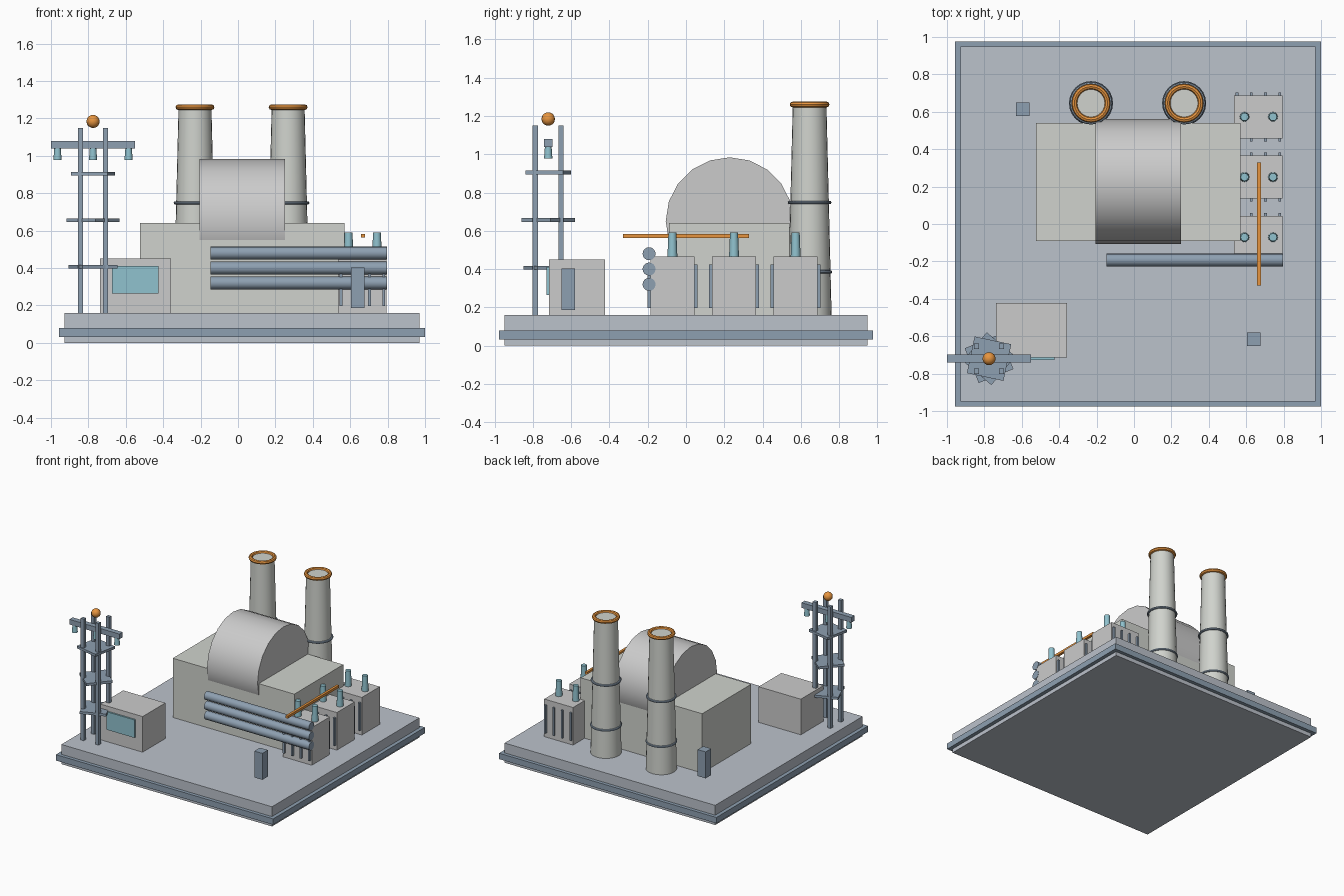
import bpy, math
from math import radians, pi

if "Cube" in bpy.data.objects:
    bpy.data.objects.remove(bpy.data.objects["Cube"])


def material(name, rgb):
    m = bpy.data.materials.new(name)
    m.diffuse_color = (*rgb, 1)
    m.use_nodes = True
    m.node_tree.nodes["Principled BSDF"].inputs["Base Color"].default_value = m.diffuse_color
    return m


SLAB = material("pale_concrete", (0.50, 0.54, 0.60))
STEEL = material("blue_steel", (0.27, 0.35, 0.44))
WALL = material("light_wall", (0.63, 0.65, 0.61))
ORANGE = material("orange", (0.80, 0.30, 0.05))
GLASS = material("pale_cyan", (0.28, 0.54, 0.62))


def finish(name, mat, smooth=False):
    o = bpy.context.object
    o.name = name
    if mat:
        o.data.materials.append(mat)
    if smooth:
        bpy.ops.object.shade_smooth_by_angle(angle=radians(35))
    return o


def box(name, x, y, z, mat=None, turn=0):
    """Box from (min, max) pairs, optionally turned about z."""
    bpy.ops.mesh.primitive_cube_add(
        size=1, location=[sum(p) / 2 for p in (x, y, z)], rotation=(0, 0, turn))
    bpy.context.object.scale = [p[1] - p[0] for p in (x, y, z)]
    bpy.ops.object.transform_apply(location=False, rotation=False, scale=True)
    return finish(name, mat)


def around(c, half):
    return (c - half, c + half)


def cone(name, x, y, z0, z1, r0, r1, mat, n=12):
    bpy.ops.mesh.primitive_cone_add(vertices=n, radius1=r0, radius2=r1,
                                    depth=z1 - z0, location=(x, y, (z0 + z1) / 2))
    return finish(name, mat, True)


def x_cylinder(name, x0, x1, y, z, r, mat=None, n=16):
    bpy.ops.mesh.primitive_cylinder_add(vertices=n, radius=r, depth=x1 - x0,
                                        location=((x0 + x1) / 2, y, z),
                                        rotation=(0, pi / 2, 0))
    return finish(name, mat, True)


def ring(name, x, y, z, major, minor, mat):
    bpy.ops.mesh.primitive_torus_add(major_radius=major, minor_radius=minor,
                                     major_segments=24, minor_segments=8,
                                     location=(x, y, z))
    return finish(name, mat, True)


# Ground slab with steel edge trim
box("ground_slab", (-0.927, 0.97), (-0.948, 0.948), (0, 0.16), SLAB)
box("slab_trim", (-0.957, 1.0), (-0.976, 0.976), (0.032, 0.08), STEEL)

# Turbine hall and generator drum
box("turbine_hall", (-0.524, 0.57), (-0.09, 0.54), (0.16, 0.642), WALL)
x_cylinder("generator_drum", -0.205, 0.25, 0.228, 0.65, 0.334, n=20)

# Twin chimneys with bands and rim
for i, x in enumerate((-0.23, 0.268)):
    cone(f"chimney_{i}", x, 0.646, 0.16, 1.26, 0.115, 0.088, WALL, 24)
    ring(f"chimney_low_band_{i}", x, 0.646, 0.385, 0.109, 0.009, STEEL)
    ring(f"chimney_high_band_{i}", x, 0.646, 0.748, 0.105, 0.009, STEEL)
    ring(f"chimney_rim_{i}", x, 0.646, 1.26, 0.089, 0.015, ORANGE)

# Stacked pipes in front of the hall
for i in range(3):
    x_cylinder(f"pipe_{i}", -0.147, 0.797, -0.193, 0.32 + 0.08 * i, 0.034, STEEL)

# Transformers with cooling fins and bushings
for i in range(3):
    y = -0.071 + 0.322 * i
    box(f"transformer_{i}", (0.535, 0.795), around(y, 0.115), (0.16, 0.466))
    for k in range(4):
        for s in (-1, 1):
            box(f"cooling_fin_{i}_{k}_{s}", around(0.551 + 0.076 * k, 0.007),
                around(y + s * 0.121, 0.01), (0.197, 0.424), STEEL)
    for k, x in enumerate((0.591, 0.743)):
        cone(f"bushing_{i}_{k}", x, y, 0.462, 0.591, 0.026, 0.021, GLASS)

# Bus bar over the transformers
box("bus_bar", around(0.668, 0.01), (-0.328, 0.33), (0.563, 0.583), ORANGE)

# Control house with window
box("control_house", (-0.738, -0.358), (-0.715, -0.423), (0.16, 0.45))
box("control_window", (-0.674, -0.424), (-0.728, -0.708), (0.264, 0.41), GLASS)

# Service posts
for i, (x, y) in enumerate(((-0.596, 0.614), (0.639, -0.615))):
    box(f"service_post_{i}", around(x, 0.036), around(y, 0.036), (0.187, 0.402), STEEL)

# Lattice tower: legs, turned platforms, crossarm, insulators, beacon
TX, TY = -0.775, -0.72
for sx in (-1, 1):
    for sy in (-1, 1):
        box(f"tower_leg_{sx}_{sy}", around(TX + sx * 0.067, 0.014),
            around(TY + sy * 0.067, 0.014), (0.16, 1.15), STEEL)
for i, z in enumerate((0.407, 0.656, 0.904)):
    box(f"tower_platform_{i}", around(TX, 0.1), around(TY, 0.1),
        around(z, 0.01), STEEL, radians(22 + 28 * i))
box("tower_crossarm", (-1.0, -0.55), around(TY, 0.021), (1.038, 1.08), STEEL)
for i in (-1, 0, 1):
    cone(f"insulator_{i + 1}", TX + 0.19 * i, TY, 0.978, 1.045, 0.022, 0.017, GLASS)
bpy.ops.mesh.primitive_uv_sphere_add(segments=16, ring_count=10, radius=0.035,
                                     location=(TX, TY, 1.184))
finish("beacon", ORANGE, True)
